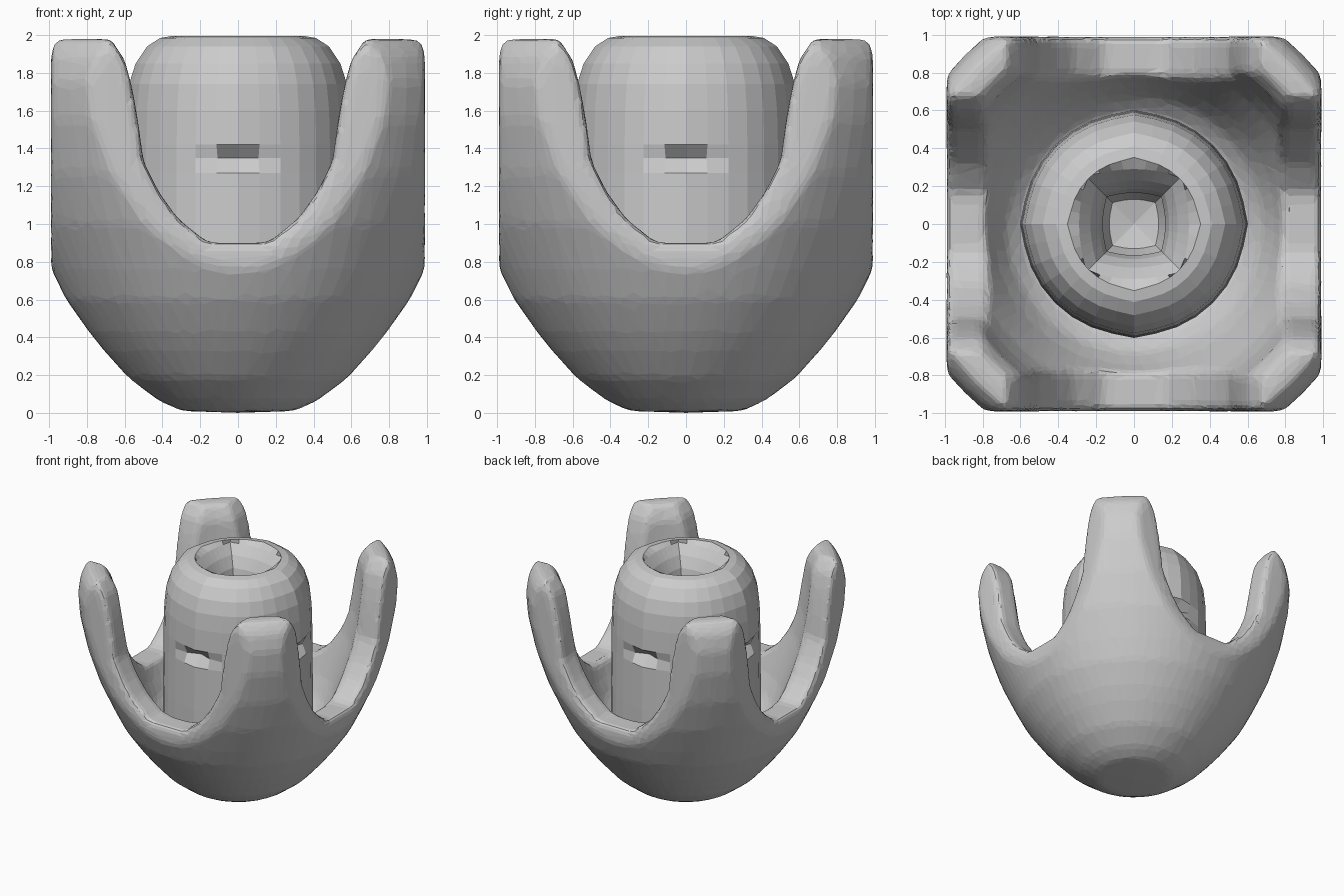
import bpy, bmesh, math

if "Cube" in bpy.data.objects:
    bpy.data.objects.remove(bpy.data.objects["Cube"])

GREY = bpy.data.materials.new("light_grey")
GREY.diffuse_color = (0.6, 0.6, 0.6, 1)
GREY.use_nodes = True
GREY.node_tree.nodes["Principled BSDF"].inputs["Base Color"].default_value = GREY.diffuse_color


def add_object(name, bm, helper=False):
    bmesh.ops.remove_doubles(bm, verts=bm.verts, dist=1e-5)
    bmesh.ops.recalc_face_normals(bm, faces=bm.faces)
    mesh = bpy.data.meshes.new(name)
    bm.to_mesh(mesh)
    bm.free()
    mesh.materials.append(GREY)
    obj = bpy.data.objects.new(name, mesh)
    bpy.context.collection.objects.link(obj)
    obj.hide_render = helper
    if helper:
        obj.hide_set(True)
    return obj


def lathe(profile, segments, radius=lambda r, z, i: r):
    """Revolve (r, z) points; radius() may adjust each point."""
    bm = bmesh.new()
    rings = []
    for r, z in profile:
        ring = []
        for i in range(segments):
            a = 2 * math.pi * i / segments
            q = radius(r, z, i)
            ring.append(bm.verts.new((q * math.cos(a), q * math.sin(a), z)))
        rings.append(ring)
    for low, high in zip(rings, rings[1:]):
        for i in range(segments):
            j = (i + 1) % segments
            bm.faces.new((low[i], low[j], high[j], high[i]))
    return bm


# Bowl: round shell, later trimmed to a square outline with four corner prongs
bowl = add_object("pronged_bowl", lathe([
    (0, 0), (0.3, 0.01), (0.42, 0.065), (0.58, 0.185), (0.71, 0.33), (0.79, 0.43),
    (0.91, 0.6), (0.99, 0.76), (1.1, 1.0), (1.19, 1.27), (1.25, 1.55), (1.265, 1.75),
    (1.24, 1.89), (1.18, 1.98), (1.11, 2.0), (1.04, 1.96), (0.99, 1.85), (0.97, 1.65),
    (0.94, 1.42), (0.89, 1.2), (0.81, 0.97), (0.75, 0.8), (0.68, 0.65), (0.58, 0.55),
    (0, 0.5)], 64))

# Square trim block
bm = bmesh.new()
bmesh.ops.create_cube(bm, size=1.98)
bmesh.ops.scale(bm, vec=(1, 1, 2), verts=bm.verts)
trim = add_object("square_trim", bm, True)
cut = bowl.modifiers.new("square", 'BOOLEAN')
cut.operation, cut.object, cut.solver = 'INTERSECT', trim, 'EXACT'

# Arched openings between the prongs
ARCH = [(0.16, 0.9), (0.32, 1.03), (0.42, 1.17), (0.5, 1.33), (0.53, 1.55),
        (0.56, 1.72), (0.6, 1.87), (0.7, 2.02), (0.7, 2.3)]
outline = ARCH + [(-x, z) for x, z in reversed(ARCH)]
for name, turned in (("arch_cutter_front", False), ("arch_cutter_side", True)):
    bm = bmesh.new()
    face = bm.faces.new([bm.verts.new((-1.6, x, z) if turned else (x, -1.6, z))
                         for x, z in outline])
    ext = bmesh.ops.extrude_face_region(bm, geom=[face])
    moved = [v for v in ext["geom"] if isinstance(v, bmesh.types.BMVert)]
    bmesh.ops.translate(bm, verts=moved, vec=(3.2, 0, 0) if turned else (0, 3.2, 0))
    cutter = add_object(name, bm, True)
    cut = bowl.modifiers.new(name, 'BOOLEAN')
    cut.operation, cut.object, cut.solver = 'DIFFERENCE', cutter, 'EXACT'

# Soften the rims, then reduce to irregular facets
soft = bowl.modifiers.new("voxels", 'REMESH')
soft.mode, soft.voxel_size = 'VOXEL', 0.025
smooth = bowl.modifiers.new("smooth", 'SMOOTH')
smooth.factor, smooth.iterations = 0.5, 12
facets = bowl.modifiers.new("facets", 'DECIMATE')
facets.ratio = 0.08

# Tower: rounded column with a squarish hole and a small dent on each side
SEG = 32


def tower_radius(r, z, i):
    a = 2 * math.pi * i / SEG
    if z > 1.2 and r < 0.32:                      # squarish hole
        return r * max(abs(math.cos(a)), abs(math.sin(a))) ** -0.6
    step = min(i % 8, 8 - i % 8)                  # distance from nearest axis
    if abs(z - 1.35) < 0.01 and step < 2:         # dents
        return r - (0.08, 0.03)[step]
    return r + (0.012 if step == 0 else 0)


add_object("tower", lathe([
    (0, 0.3), (0.55, 0.3), (0.59, 0.6), (0.59, 0.9), (0.585, 1.27), (0.585, 1.35),
    (0.585, 1.42), (0.58, 1.6), (0.565, 1.74), (0.53, 1.85), (0.47, 1.94), (0.4, 1.985),
    (0.34, 1.995), (0.29, 1.965), (0.23, 1.89), (0.185, 1.8), (0.165, 1.7),
    (0.175, 1.55), (0.13, 1.43), (0, 1.4)], SEG, tower_radius))
